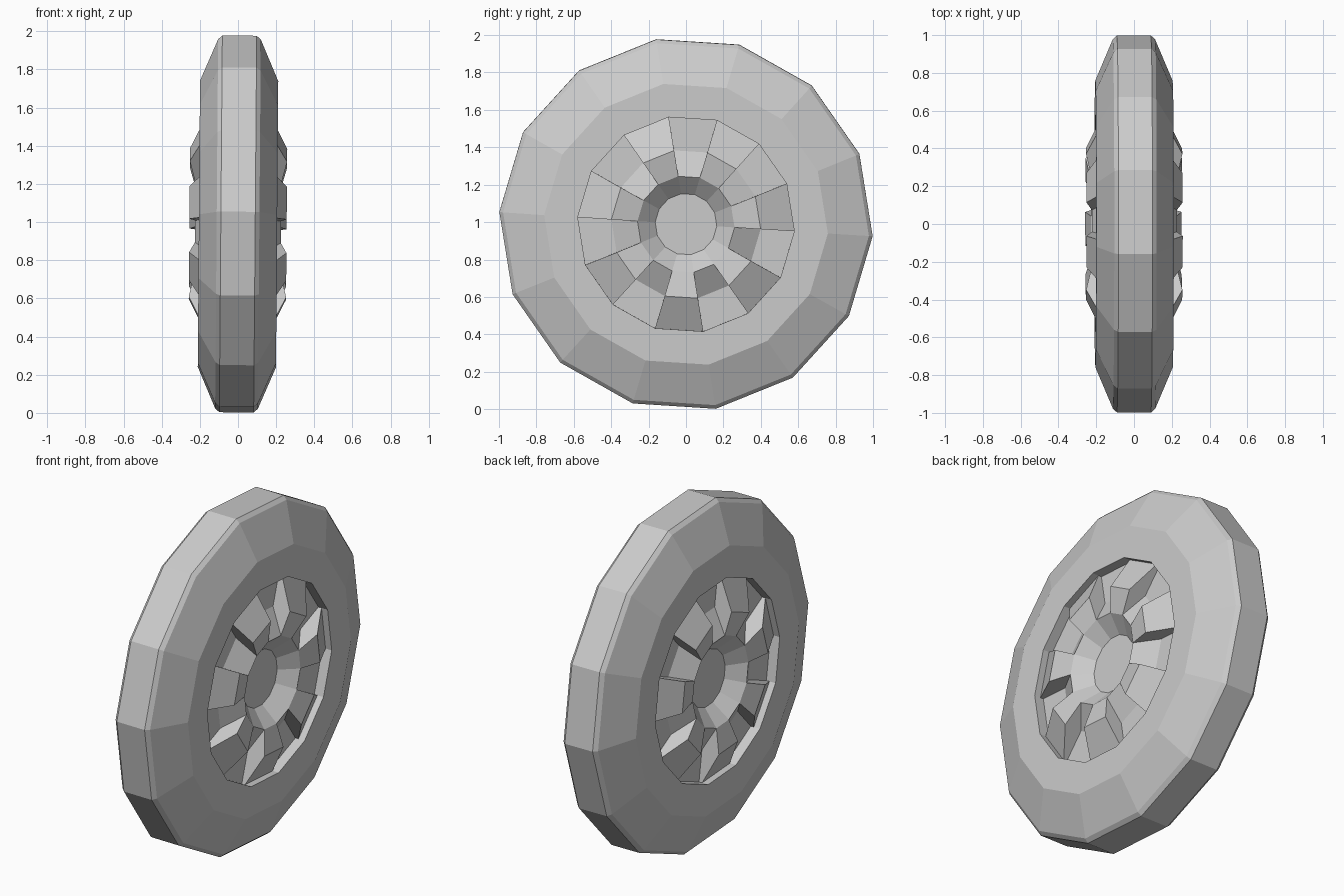
import bpy, bmesh
from math import cos, sin, radians, tau

if "Cube" in bpy.data.objects:
    bpy.data.objects.remove(bpy.data.objects["Cube"])

SIDES = 14
PHASE = radians(-3.7)
CENTRE_Z = 0.99
TILT = 0.008


def point(x, r, i):
    a = PHASE + tau * i / SIDES
    return (x, r * cos(a), r * sin(a))


def finish(name, bm):
    bmesh.ops.remove_doubles(bm, verts=bm.verts[:], dist=1e-5)
    bmesh.ops.recalc_face_normals(bm, faces=bm.faces[:])
    mesh = bpy.data.meshes.new(name)
    bm.to_mesh(mesh)
    bm.free()
    ob = bpy.data.objects.new(name, mesh)
    bpy.context.collection.objects.link(ob)
    ob.location.z = CENTRE_Z
    ob.rotation_euler.y = TILT
    return ob


def quad(bm, pts):
    unique = list(dict.fromkeys(pts))
    if len(unique) > 2:
        bm.faces.new([bm.verts.new(p) for p in unique])


# Tyre: closed faceted ring, profile as (x, radius)
half = [(0.09, 1.0), (0.112, 0.98), (0.205, 0.76), (0.205, 0.58), (0.10, 0.58)]
profile = half + [(-x, r) for x, r in reversed(half)]
bm = bmesh.new()
for i in range(SIDES):
    for (x0, r0), (x1, r1) in zip(profile, profile[1:] + profile[:1]):
        quad(bm, [point(x0, r0, i), point(x0, r0, i + 1),
                  point(x1, r1, i + 1), point(x1, r1, i)])
finish("tyre", bm)

# Hub: alternating raised spokes and recesses around a sunken centre disc
raised = [(0.14, 0.165), (0.225, 0.26), (0.255, 0.40), (0.165, 0.58)]
recess = [(0.14, 0.165), (0.225, 0.26), (0.145, 0.40), (0.145, 0.58)]
bm = bmesh.new()
for side in (1, -1):
    for i in range(SIDES):
        sector = recess if i % 2 else raised
        for (x0, r0), (x1, r1) in zip(sector, sector[1:]):
            quad(bm, [point(side * x0, r0, i), point(side * x0, r0, i + 1),
                      point(side * x1, r1, i + 1), point(side * x1, r1, i)])
        # Spoke side walls
        for k in (1, 2):
            (xa, ra), (xb, rb) = raised[k], raised[k + 1]
            (xc, _), (xd, _) = recess[k], recess[k + 1]
            quad(bm, [point(side * xa, ra, i), point(side * xb, rb, i),
                      point(side * xd, rb, i), point(side * xc, ra, i)])
    # Centre disc
    quad(bm, [point(side * 0.14, 0.165, i) for i in range(SIDES)])
# Outer band joining both faces of the hub
for i in range(SIDES):
    x = (recess if i % 2 else raised)[-1][0]
    quad(bm, [point(-x, 0.58, i), point(-x, 0.58, i + 1),
              point(x, 0.58, i + 1), point(x, 0.58, i)])
finish("hub", bm)
